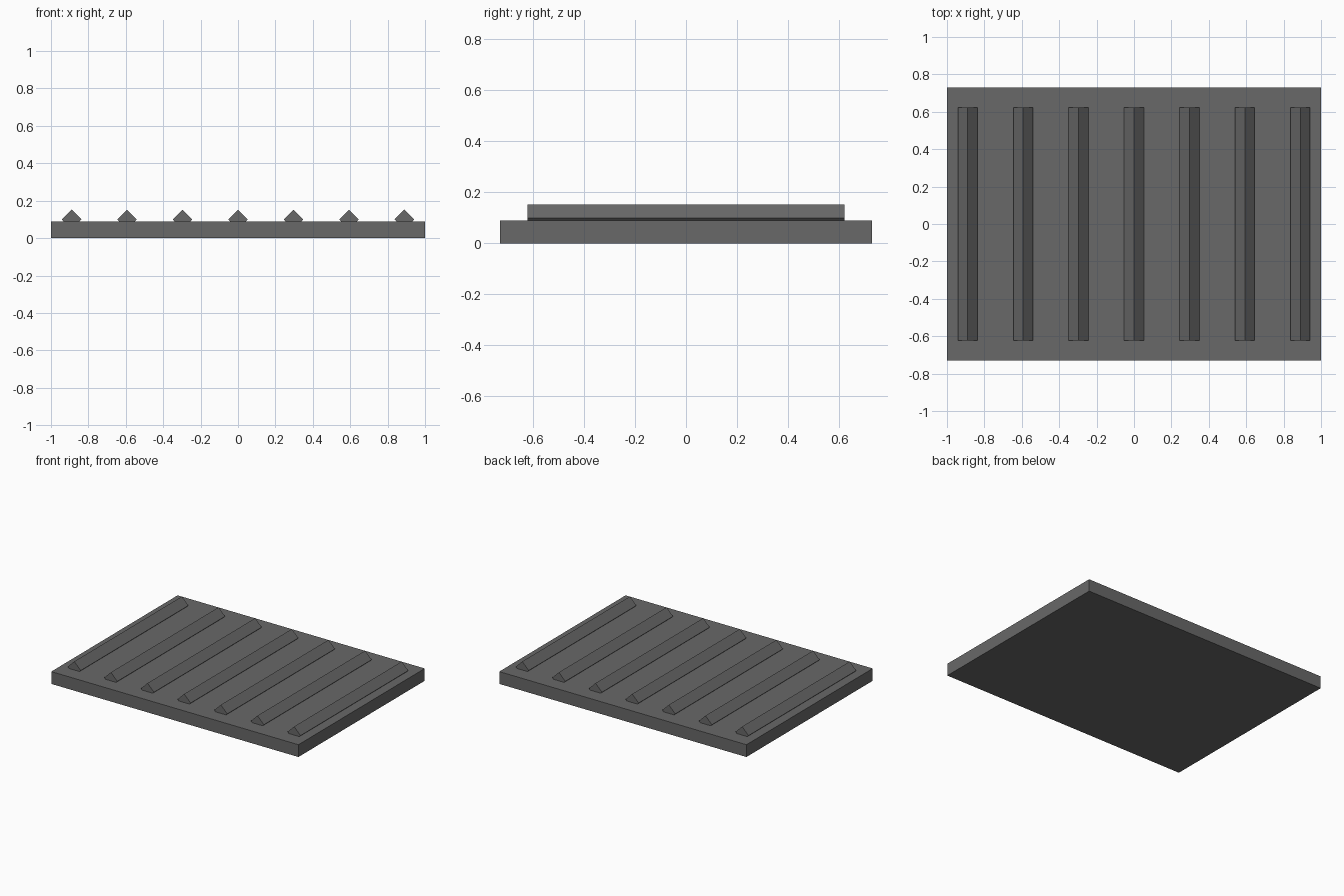
import bpy
import math

default = bpy.data.objects.get("Cube")
if default:
    bpy.data.objects.remove(default, do_unlink=True)

# Single dark grey finish
grey = bpy.data.materials.new("dark_grey")
grey.use_nodes = True
colour = (0.14, 0.14, 0.14, 1)
grey.diffuse_color = colour
grey.node_tree.nodes["Principled BSDF"].inputs["Base Color"].default_value = colour


def box(name, size, location, roll=0):
    """Box of the given size, rolled about its long y axis."""
    bpy.ops.mesh.primitive_cube_add(size=1, location=location)
    obj = bpy.context.object
    obj.name = name
    obj.scale = size
    bpy.ops.object.transform_apply(location=False, rotation=False, scale=True)
    obj.rotation_euler.y = roll
    obj.data.materials.append(grey)
    return obj


# Flat slab
SLAB_HEIGHT = 0.09
box("slab", (2, 1.46, SLAB_HEIGHT), (0, 0, SLAB_HEIGHT / 2))

# Square bars turned on edge and half sunk into the slab
HALF_DIAGONAL = 0.0525
SPACING = 0.2965
side = HALF_DIAGONAL * math.sqrt(2)
for i in range(7):
    box(f"ridge_{i + 1}", (side, 1.245, side),
        ((i - 3) * SPACING, 0, 0.1), math.radians(45))
